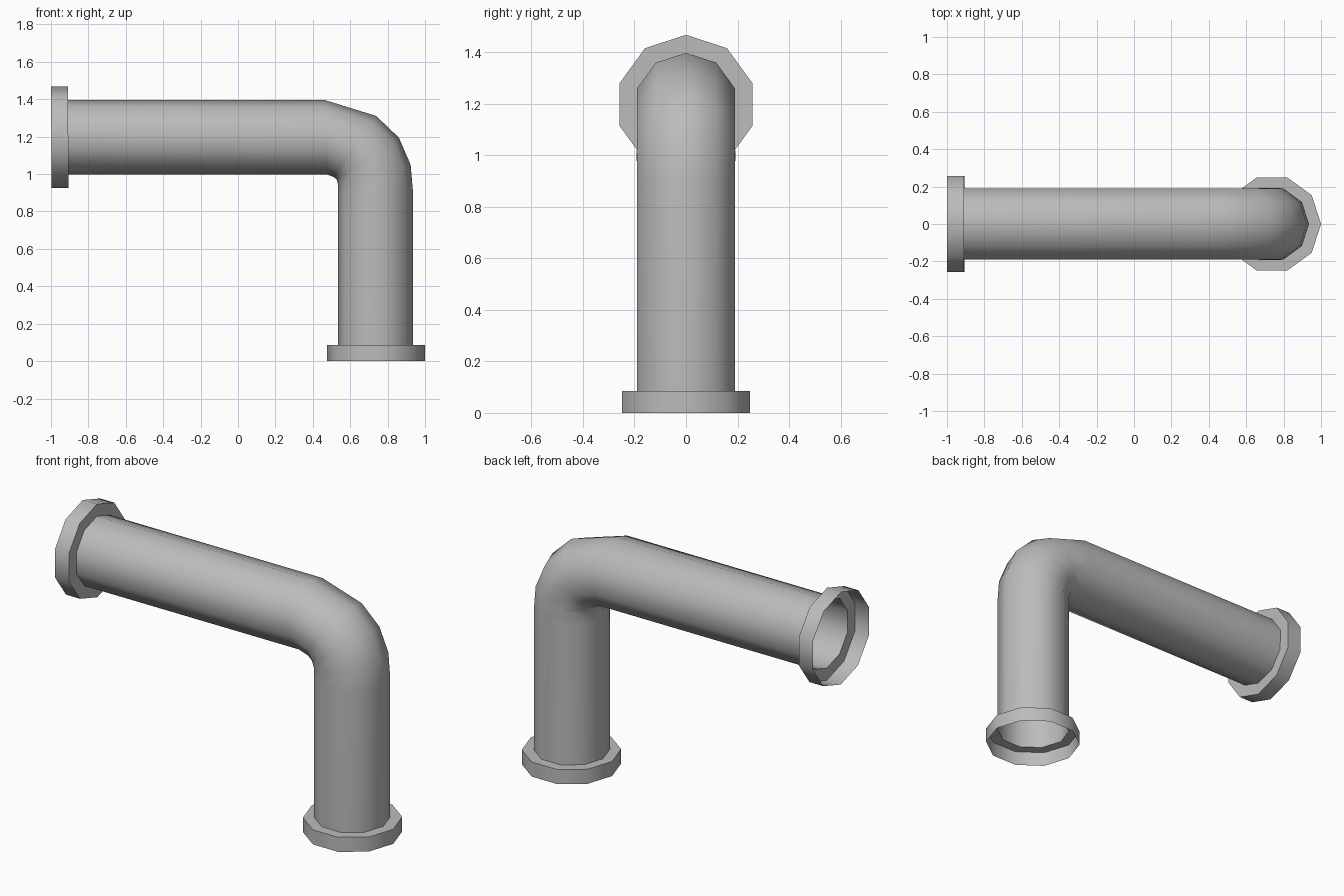
import bpy, bmesh, math
from mathutils import Vector

cube = bpy.data.objects.get("Cube")
if cube:
    bpy.data.objects.remove(cube, do_unlink=True)

SIDES = 10

grey = bpy.data.materials.new("pipe_grey")
grey.use_nodes = True
colour = (0.5, 0.5, 0.5, 1)
grey.diffuse_color = colour
grey.node_tree.nodes["Principled BSDF"].inputs["Base Color"].default_value = colour


def loft(name, rings):
    """Skin an open shell over rings, each given by its outer and inner (x, z) points."""
    bm = bmesh.new()
    loops = []
    for (ox, oz), (ix, iz) in rings:
        outer, inner = Vector((ox, 0, oz)), Vector((ix, 0, iz))
        centre, arm = (outer + inner) / 2, (outer - inner) / 2
        side = Vector((0, arm.length, 0))
        angles = [math.tau * i / SIDES for i in range(SIDES)]
        loops.append([bm.verts.new(centre + arm * math.cos(a) + side * math.sin(a))
                      for a in angles])
    for a, b in zip(loops, loops[1:]):
        for i in range(SIDES):
            j = (i + 1) % SIDES
            bm.faces.new((a[i], a[j], b[j], b[i]))
    mesh = bpy.data.meshes.new(name)
    bm.to_mesh(mesh)
    bm.free()
    mesh.materials.append(grey)
    obj = bpy.data.objects.new(name, mesh)
    bpy.context.collection.objects.link(obj)
    bpy.ops.object.select_all(action='DESELECT')
    obj.select_set(True)
    bpy.context.view_layer.objects.active = obj
    bpy.ops.object.shade_smooth_by_angle(angle=math.radians(40))
    return obj


# Shared rings where the pipe meets its collars
foot = ((0.936, 0.085), (0.535, 0.085))
mouth = ((-0.909, 1.397), (-0.907, 0.998))

# Upright pipe, elbow and level pipe in one sweep
loft("elbow_pipe", [
    foot,
    ((0.936, 0.90), (0.535, 0.90)),
    ((0.923, 1.05), (0.535, 0.945)),
    ((0.860, 1.195), (0.527, 0.972)),
    ((0.738, 1.311), (0.510, 0.985)),
    ((0.460, 1.397), (0.475, 0.998)),
    mouth,
])

# Open collars: a rim wall plus the shoulder joining it to the pipe
loft("lower_collar", [
    ((1.0, 0.0), (0.476, 0.0)),
    ((1.0, 0.085), (0.476, 0.085)),
    foot,
])
loft("upper_collar", [
    mouth,
    ((-0.909, 1.467), (-0.906, 0.926)),
    ((-1.0, 1.467), (-0.996, 0.926)),
])
